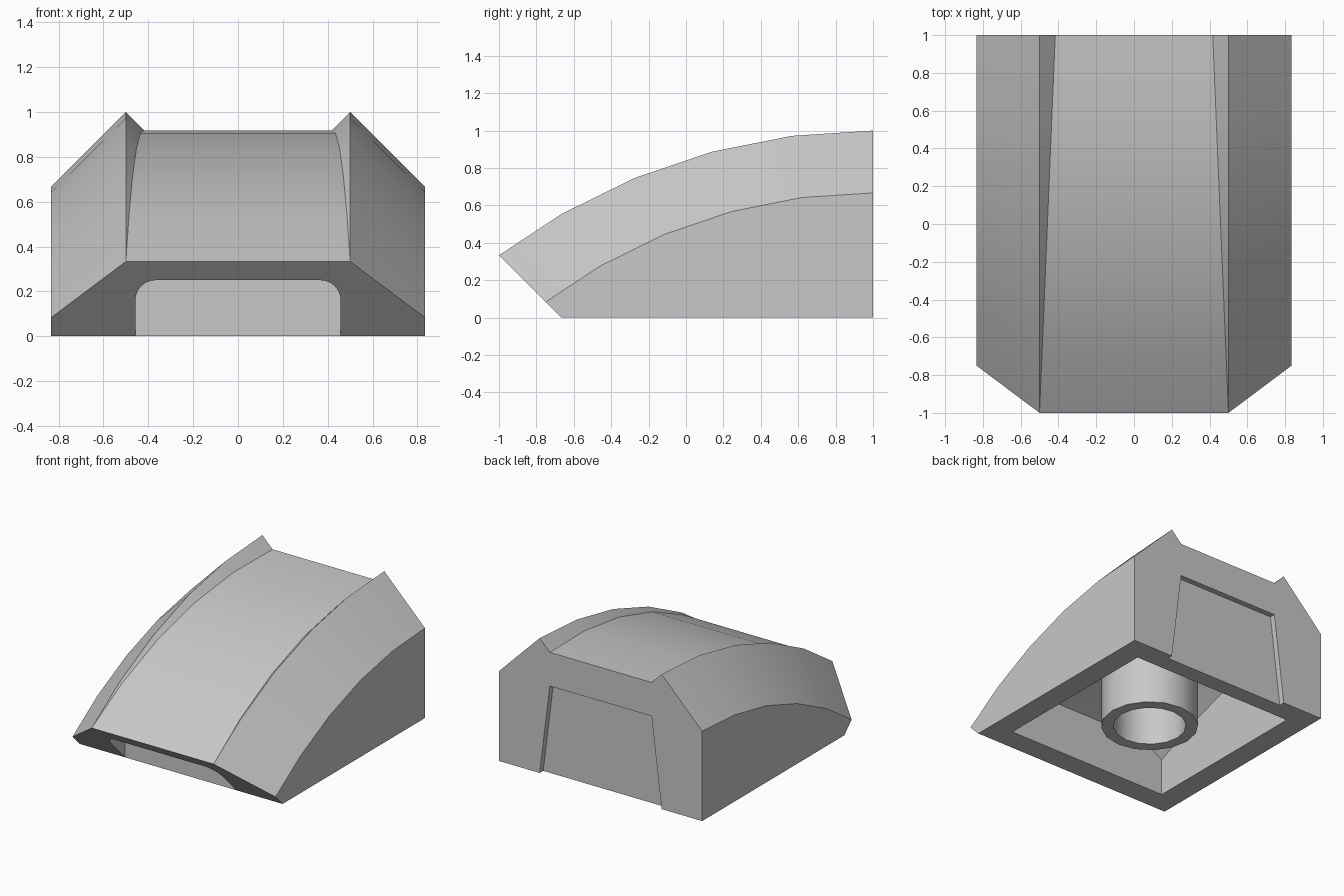
import bpy, bmesh
from math import radians, sin, cos, sqrt, pi

cube = bpy.data.objects.get("Cube")
if cube:
    bpy.data.objects.remove(cube, do_unlink=True)

grey = bpy.data.materials.new("light_grey")
grey.use_nodes = True
colour = (0.58, 0.58, 0.58, 1)
grey.diffuse_color = colour
grey.node_tree.nodes["Principled BSDF"].inputs["Base Color"].default_value = colour

R_RIDGE, R_SIDE = 3.333, 2.917


def ridge_z(y):
    return 1 - R_RIDGE + sqrt(R_RIDGE ** 2 - (1 - y) ** 2)


def mirrored(half):
    """Close a half ring of points by mirroring it across x = 0."""
    return half + [(-x, y, z) for x, y, z in reversed(half)]


def loft(name, rings, caps=True, closed=False):
    """Skin a row of equal rings into one object."""
    bm = bmesh.new()
    rows = [[bm.verts.new(p) for p in ring] for ring in rings]
    n = len(rows[0])
    pairs = list(zip(rows, rows[1:]))
    if closed:
        pairs.append((rows[-1], rows[0]))
    for a, b in pairs:
        for i in range(n):
            j = (i + 1) % n
            bm.faces.new((a[i], a[j], b[j], b[i]))
    if caps:
        bm.faces.new(rows[0])
        bm.faces.new(rows[-1])
    bmesh.ops.remove_doubles(bm, verts=bm.verts, dist=1e-4)
    bmesh.ops.recalc_face_normals(bm, faces=bm.faces)
    mesh = bpy.data.meshes.new(name)
    bm.to_mesh(mesh)
    bm.free()
    mesh.materials.append(grey)
    obj = bpy.data.objects.new(name, mesh)
    bpy.context.collection.objects.link(obj)
    return obj


def select(obj):
    bpy.ops.object.select_all(action='DESELECT')
    obj.select_set(True)
    bpy.context.view_layer.objects.active = obj


def cut(obj, cutter):
    mod = obj.modifiers.new("cut", 'BOOLEAN')
    mod.operation = 'DIFFERENCE'
    mod.solver = 'EXACT'
    mod.object = cutter
    cutter.hide_render = True
    select(obj)
    bpy.ops.object.modifier_apply(modifier=mod.name)
    bpy.data.objects.remove(cutter, do_unlink=True)


# Curved body: flat sides, sloping shoulders, ridges and a sunken middle
sections = []
for angle in (36.87, 30, 22.5, 15, 7.5, 0):
    a = radians(angle)
    yr, zr = 1 - R_RIDGE * sin(a), 1 - R_RIDGE * (1 - cos(a))
    ys, zs = 1 - R_SIDE * sin(a), 0.667 - R_SIDE * (1 - cos(a))
    dip = 0.0417 * (yr + 1)
    sections.append(mirrored([
        (0.833, max(ys, -0.667), 0), (0.833, ys, zs),
        (0.5, yr, zr), (0.5 - dip, yr, zr - dip)]))
body = loft("curved_body", sections)

# Hollow underside whose ceiling follows the curve
stations = [-0.5 + 1.333 * i / 4 for i in range(5)]
cut(body, loft("cavity_cutter", [mirrored([
    (0.667, y, -0.1), (0.667, y, ridge_z(y) - 0.37),
    (0.5, y, ridge_z(y) - 0.27)]) for y in stations]))

# Shallow tapered panel in the back
cut(body, loft("back_panel_cutter", [mirrored([
    (0.5125, y, -0.1), (0.417, y, 0.667)]) for y in (0.958, 1.1)]))

# Rounded notch under the front lip
r = 0.09
arc = [(0.458 - r + r * cos(t * pi / 12), 0.25 - r + r * sin(t * pi / 12))
       for t in range(7)]
cut(body, loft("front_notch_cutter", [mirrored(
    [(0.458, y, -0.1)] + [(x, y, z) for x, z in arc]) for y in (-1.2, -0.667)]))

select(body)
bpy.ops.object.shade_smooth_by_angle(angle=radians(12))


# Hollow tube under the middle
def ring(radius, z, n=16):
    return [(radius * cos(2 * pi * i / n), 0.167 + radius * sin(2 * pi * i / n), z)
            for i in range(n)]


tube = loft("underside_tube", [ring(0.333, 0), ring(0.333, 0.68),
                               ring(0.25, 0.68), ring(0.25, 0)],
            caps=False, closed=True)
select(tube)
bpy.ops.object.shade_smooth_by_angle(angle=radians(30))
